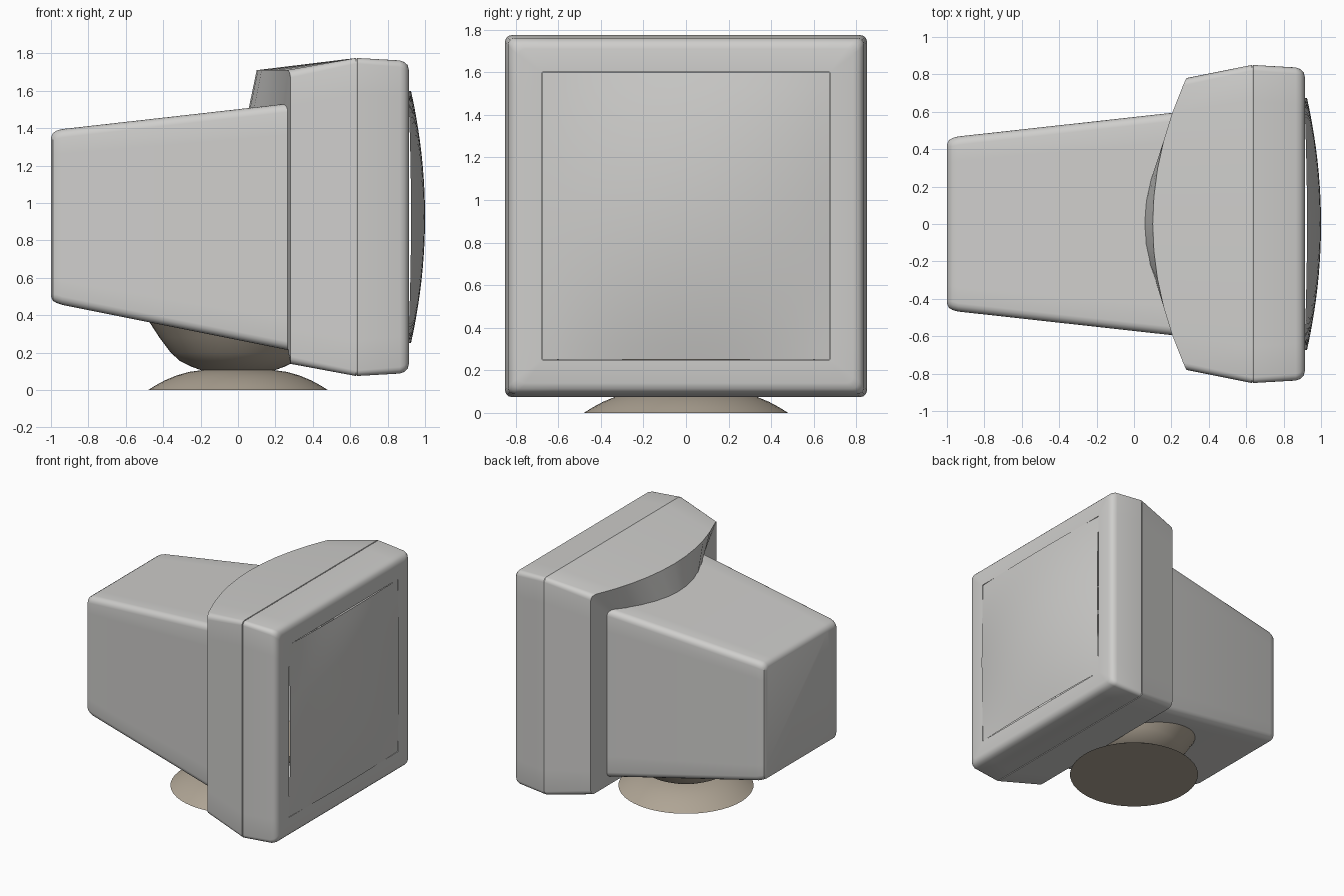
import bpy, bmesh, math

if "Cube" in bpy.data.objects:
    bpy.data.objects.remove(bpy.data.objects["Cube"])


def material(name, rgb):
    m = bpy.data.materials.new(name)
    m.diffuse_color = (*rgb, 1)
    m.use_nodes = True
    m.node_tree.nodes["Principled BSDF"].inputs["Base Color"].default_value = m.diffuse_color
    return m


GREY = material("warm grey plastic", (0.62, 0.615, 0.60))
GLASS = material("screen grey", (0.61, 0.605, 0.59))
BROWN = material("stand beige", (0.43, 0.375, 0.30))


def finish(name, bm, mat, angle=35):
    bmesh.ops.recalc_face_normals(bm, faces=bm.faces)
    me = bpy.data.meshes.new(name)
    bm.to_mesh(me)
    bm.free()
    me.materials.append(mat)
    ob = bpy.data.objects.new(name, me)
    bpy.context.collection.objects.link(ob)
    bpy.ops.object.select_all(action='DESELECT')
    ob.select_set(True)
    bpy.context.view_layer.objects.active = ob
    bpy.ops.object.shade_smooth_by_angle(angle=math.radians(angle))
    return ob


def rounded_rect(x, hy, z0, z1, r, bow=0, side=10, arc=4):
    """Rounded rectangle facing x; bow pulls the middle of its top backwards."""
    cz, hz = (z0 + z1) / 2, (z1 - z0) / 2
    pts = []
    for q, (sy, sz) in enumerate(((1, 1), (-1, 1), (-1, -1), (1, -1))):
        for i in range(arc + 1):
            a = math.pi / 2 * (q + i / arc)
            pts.append((sy * (hy - r) + r * math.cos(a), cz + sz * (hz - r) + r * math.sin(a)))
    full = []
    for i, p in enumerate(pts):
        full.append(p)
        if i % (arc + 1) == arc:
            n = pts[(i + 1) % len(pts)]
            full += [(p[0] + (n[0] - p[0]) * k / side, p[1] + (n[1] - p[1]) * k / side)
                     for k in range(1, side)]
    return [(x - bow * max(0, 1 - (y / hy) ** 2) * ((z - z0) / (z1 - z0)) ** 3, y, z)
            for y, z in full]


def loft(name, rings, mat, cap_start=False, cap_end=False):
    bm = bmesh.new()
    loops = [[bm.verts.new(p) for p in rounded_rect(*r)] for r in rings]
    n = len(loops[0])
    for a, b in zip(loops, loops[1:]):
        for i in range(n):
            j = (i + 1) % n
            bm.faces.new((a[i], a[j], b[j], b[i]))
    if cap_start:
        bm.faces.new(loops[0])
    if cap_end:
        bm.faces.new(loops[-1])
    return finish(name, bm, mat)


def lathe(name, profile, mat, n=48):
    bm = bmesh.new()
    loops = [[bm.verts.new((r * math.cos(2 * math.pi * i / n), r * math.sin(2 * math.pi * i / n), z))
              for i in range(n)] for r, z in profile]
    for a, b in zip(loops, loops[1:]):
        for i in range(n):
            j = (i + 1) % n
            bm.faces.new((a[i], a[j], b[j], b[i]))
    bm.faces.new(loops[0])
    bm.faces.new(loops[-1])
    return finish(name, bm, mat)


# Tapered rear tube case with a rounded back
loft("rear_case", [
    (-1.0, 0.425, 0.50, 1.35, 0.02),
    (-0.99, 0.448, 0.477, 1.373, 0.035),
    (-0.97, 0.46, 0.465, 1.387, 0.045),
    (-0.94, 0.468, 0.455, 1.395, 0.045),
    (0.30, 0.605, 0.207, 1.535, 0.045)], GREY, cap_start=True)

# Middle housing whose top sweeps backwards over the case
loft("middle_housing", [
    (0.632, 0.845, 0.08, 1.77, 0.03),
    (0.63, 0.85, 0.075, 1.775, 0.03),
    (0.28, 0.78, 0.14, 1.71, 0.04, 0.18),
    (0.26, 0.54, 0.25, 1.47, 0.04, 0.21)], GREY)

# Front bezel with rounded rim and square opening
loft("front_bezel", [
    (0.632, 0.845, 0.08, 1.77, 0.03),
    (0.638, 0.85, 0.075, 1.775, 0.03),
    (0.865, 0.837, 0.088, 1.762, 0.035),
    (0.89, 0.828, 0.097, 1.753, 0.035),
    (0.907, 0.812, 0.113, 1.737, 0.035),
    (0.914, 0.785, 0.14, 1.71, 0.03),
    (0.914, 0.676, 0.249, 1.601, 0.004),
    (0.86, 0.676, 0.249, 1.601, 0.004)], GREY)

# Bulging screen
bm = bmesh.new()
bmesh.ops.create_grid(bm, x_segments=20, y_segments=20, size=1)
for v in bm.verts:
    a, b = v.co.x, v.co.y
    v.co = (1 - 0.075 * (a * a + b * b) + 0.06 * a * a * b * b, 0.674 * a, 0.925 + 0.674 * b)
screen = finish("screen", bm, GLASS)
if screen.data.polygons[0].normal.x < 0:
    screen.data.flip_normals()

# Stand: domed foot and swivel bowl
lathe("stand_foot", [(0.48, 0), (0.44, 0.025), (0.39, 0.052), (0.33, 0.077),
                     (0.26, 0.097), (0.18, 0.108)], BROWN)
lathe("swivel_bowl", [(0.18, 0.1), (0.25, 0.125), (0.31, 0.155), (0.36, 0.2),
                      (0.42, 0.28), (0.475, 0.365)], BROWN)
